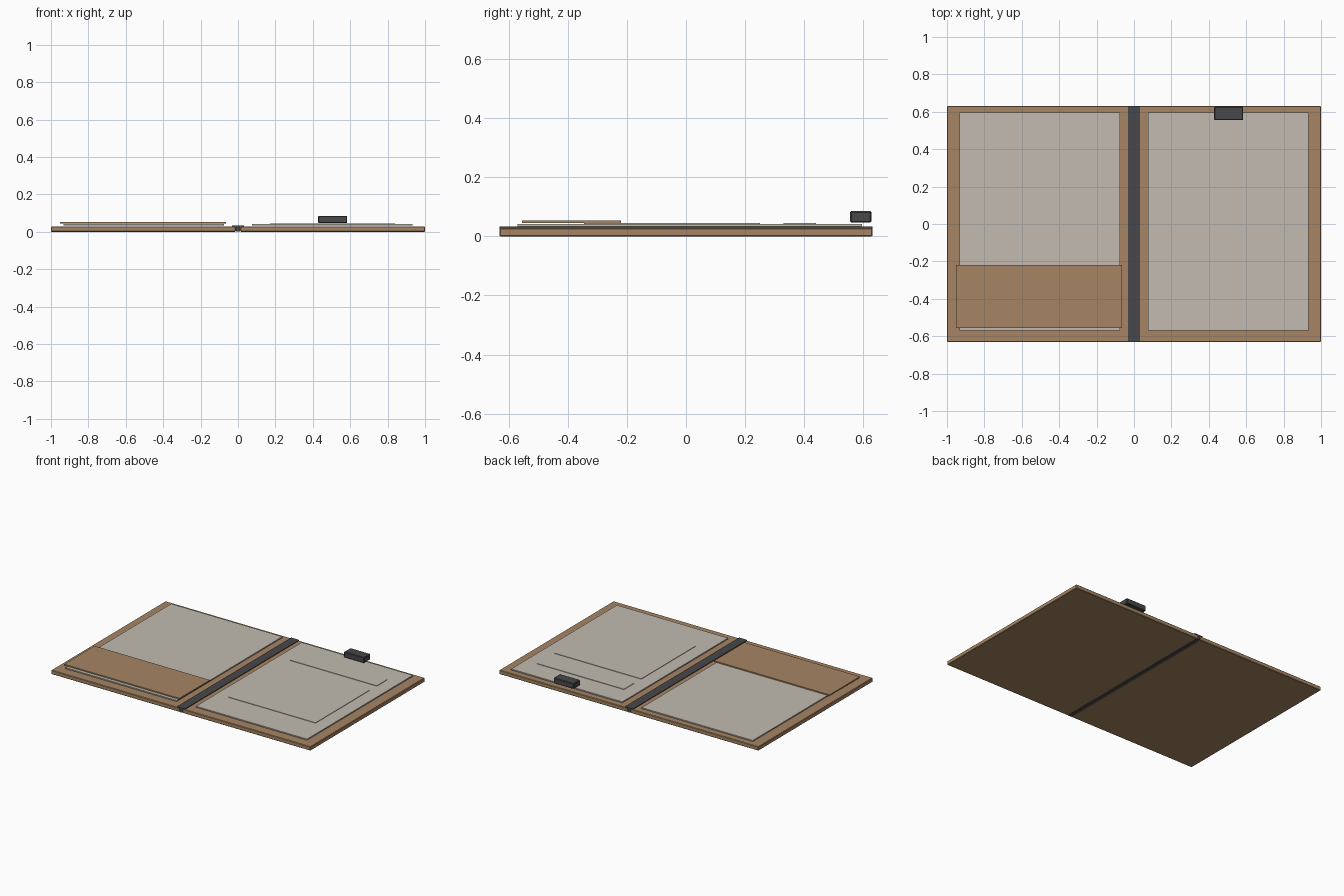
import bpy
import bmesh

cube = bpy.data.objects.get("Cube")
if cube:
    bpy.data.objects.remove(cube, do_unlink=True)


def material(name, rgb):
    mat = bpy.data.materials.new(name)
    mat.use_nodes = True
    color = (*rgb, 1)
    mat.diffuse_color = color
    mat.node_tree.nodes["Principled BSDF"].inputs["Base Color"].default_value = color
    return mat


leather = material("tan leather", (0.38, 0.235, 0.125))
paper = material("warm grey paper", (0.54, 0.50, 0.44))
charcoal = material("charcoal", (0.065, 0.065, 0.07))


def box(name, mat, xs, ys, zs, bevel=0):
    """Box between pairs of limits, with optional bevelled edges."""
    bm = bmesh.new()
    bmesh.ops.create_cube(bm, size=1)
    for v in bm.verts:
        for i, (low, high) in enumerate((xs, ys, zs)):
            v.co[i] = low if v.co[i] < 0 else high
    mesh = bpy.data.meshes.new(name)
    bm.to_mesh(mesh)
    bm.free()
    mesh.materials.append(mat)
    obj = bpy.data.objects.new(name, mesh)
    bpy.context.collection.objects.link(obj)
    if bevel:
        mod = obj.modifiers.new("Bevel", "BEVEL")
        mod.width = bevel
        mod.segments = 1
    return obj


depth = (-0.63, 0.63)
page_depth = (-0.57, 0.595)

# Covers and page blocks, one on each side of the spine
for side, s in (("left", 1), ("right", -1)):
    box(side + "_cover", leather, sorted((s * 0.012, s)), depth, (0, 0.028), 0.003)
    box(side + "_pages", paper, sorted((s * 0.075, s * 0.932)), page_depth, (0.033, 0.041))

# Spine: a cap over the covers and a web in the gap between them
box("spine_cap", charcoal, (-0.031, 0.031), depth, (0.028, 0.033))
box("spine_web", charcoal, (-0.012, 0.012), depth, (0.001, 0.028))

# Pocket over the lower part of the right page
box("pocket", leather, (-0.953, -0.063), (-0.555, -0.22), (0.045, 0.053))

# Thin panels on the left page
box("large_panel", paper, (0.17, 0.84), (-0.345, 0.25), (0.041, 0.0445))
box("small_panel", paper, (0.17, 0.84), (0.33, 0.44), (0.041, 0.0445))

# Clip at the top of the left page
box("clip", charcoal, (0.428, 0.584), (0.555, 0.627), (0.046, 0.085), 0.004)
